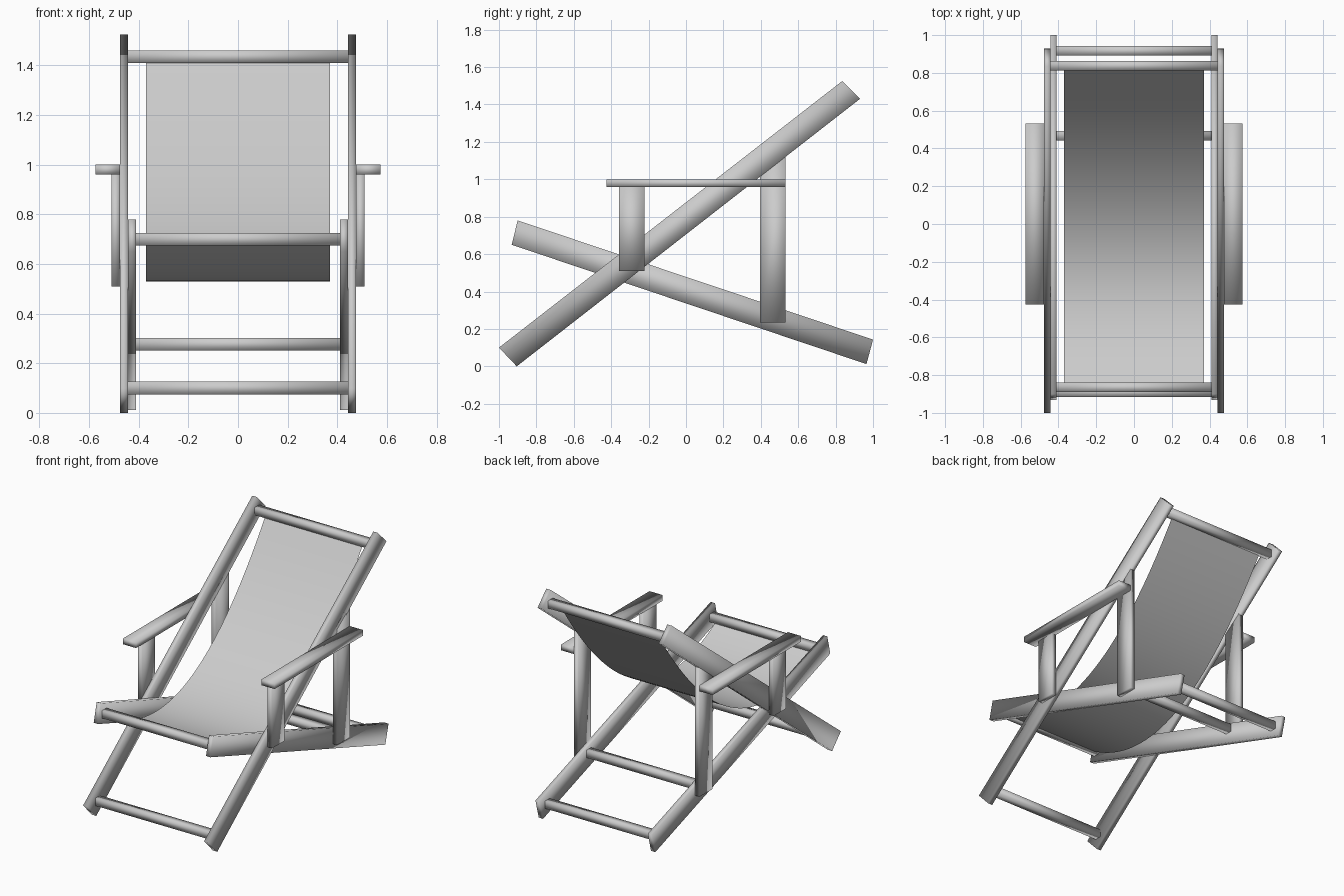
import bpy, bmesh

if "Cube" in bpy.data.objects:
    bpy.data.objects.remove(bpy.data.objects["Cube"])


def make_object(name, bm, mirror=False):
    bmesh.ops.recalc_face_normals(bm, faces=bm.faces)
    me = bpy.data.meshes.new(name)
    bm.to_mesh(me)
    bm.free()
    for p in me.polygons:
        p.use_smooth = True
    ob = bpy.data.objects.new(name, me)
    bpy.context.collection.objects.link(ob)
    if mirror:
        ob.modifiers.new("Mirror", 'MIRROR').use_axis[0] = True
    return ob


def plank(name, x0, x1, profile, mirror=True):
    """Side profile (y, z) extruded from x0 to x1, optionally mirrored across x."""
    bm = bmesh.new()
    face = bm.faces.new([bm.verts.new((x0, y, z)) for y, z in profile])
    ext = bmesh.ops.extrude_face_region(bm, geom=[face])
    for v in ext["geom"]:
        if isinstance(v, bmesh.types.BMVert):
            v.co.x = x1
    return make_object(name, bm, mirror)


def rect(y0, y1, z0, z1):
    return [(y0, z0), (y1, z0), (y1, z1), (y0, z1)]


def crossbar(name, y, z, half, r=0.0255):
    """Square bar running along x."""
    plank(name, -half, half, rect(y - r, y + r, z - r, z + r), mirror=False)


# Crossing side rails
plank("back_rail", 0.443, 0.476, [(-1.0, 0.10), (-0.905, 0.0), (0.93, 1.43), (0.835, 1.525)])
plank("seat_rail", 0.41, 0.443, [(-0.90, 0.78), (-0.932, 0.65), (0.965, 0.012), (1.0, 0.143)])

# Armrests and their posts
plank("armrest", 0.476, 0.575, rect(-0.425, 0.533, 0.96, 1.0))
plank("front_post", 0.476, 0.51, rect(-0.358, -0.222, 0.51, 0.96))
plank("rear_post", 0.443, 0.476, [(0.395, 0.235), (0.533, 0.235), (0.533, 1.13), (0.395, 1.03)])

# Crossbars
crossbar("top_bar", 0.838, 1.435, 0.445)
crossbar("foot_bar", -0.89, 0.10, 0.445)
crossbar("seat_front_bar", -0.865, 0.70, 0.412)
crossbar("seat_middle_bar", 0.468, 0.277, 0.412)
crossbar("seat_rear_bar", 0.917, 0.10, 0.412)

# Hanging fabric sling, sagging as a parabola between the top and front bars
bm = bmesh.new()
steps, y_front, y_top = 32, -0.85, 0.825
rows = []
for i in range(steps + 1):
    y = y_front + (y_top - y_front) * i / steps
    z = 0.53 + 0.63 * (y + 0.362) ** 2
    rows.append([bm.verts.new((x, y, z)) for x in (-0.37, 0.37)])
for a, b in zip(rows, rows[1:]):
    bm.faces.new((a[0], a[1], b[1], b[0]))
make_object("fabric_sling", bm)
